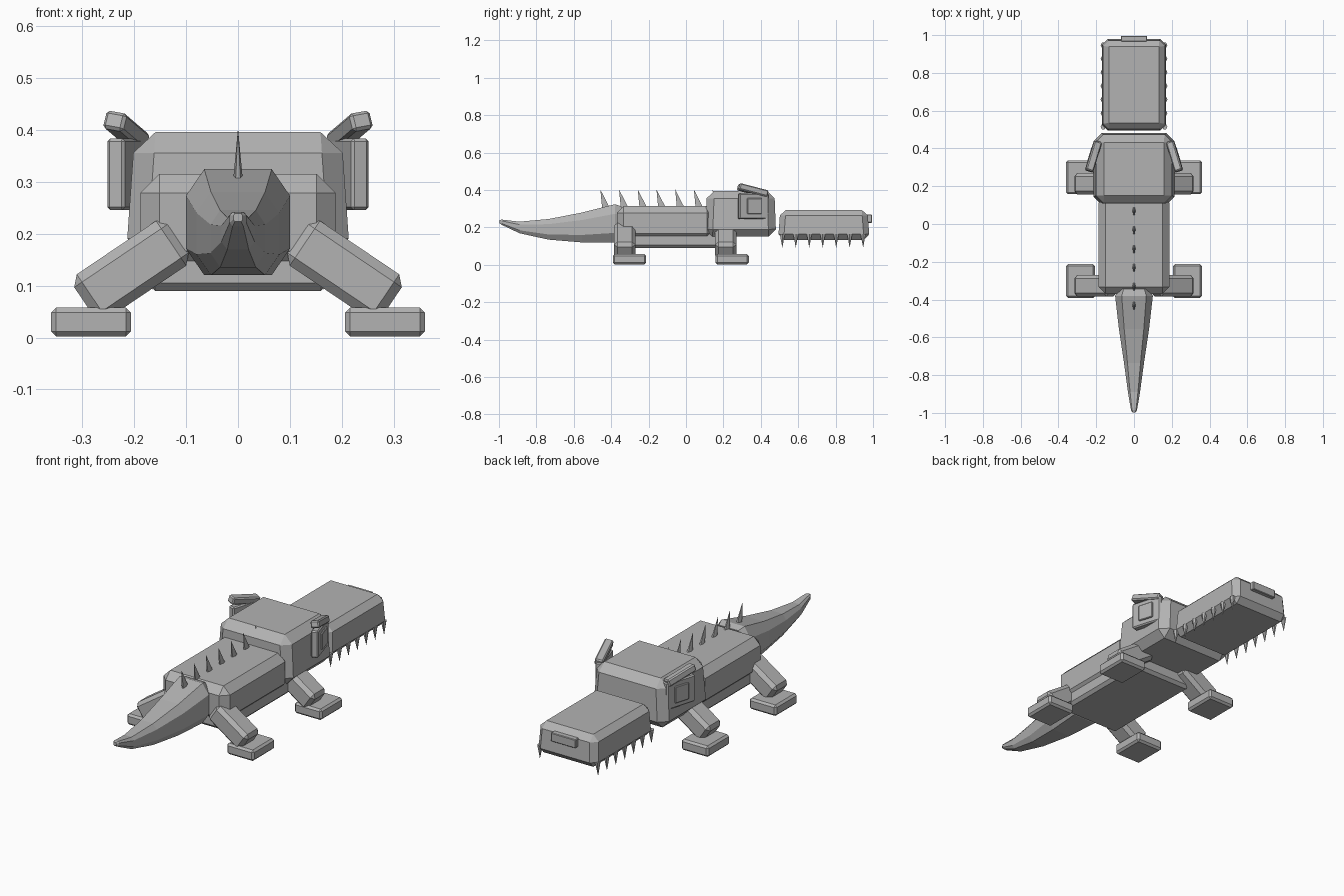
import bpy, bmesh, math
from mathutils import Matrix, Vector

if "Cube" in bpy.data.objects:
    bpy.data.objects.remove(bpy.data.objects["Cube"])

grey = bpy.data.materials.new("grey_hide")
grey.diffuse_color = (0.45, 0.45, 0.45, 1)
grey.use_nodes = True
grey.node_tree.nodes["Principled BSDF"].inputs["Base Color"].default_value = grey.diffuse_color


def finish(name, bm):
    bmesh.ops.recalc_face_normals(bm, faces=bm.faces)
    mesh = bpy.data.meshes.new(name)
    bm.to_mesh(mesh)
    bm.free()
    mesh.materials.append(grey)
    obj = bpy.data.objects.new(name, mesh)
    bpy.context.collection.objects.link(obj)
    return obj


def block(name, centre, size, bevel, rot=Matrix.Identity(4), top=(1, 1)):
    """Chamfered box, optionally tapered towards the top."""
    bm = bmesh.new()
    bmesh.ops.create_cube(bm, size=1)
    for v in bm.verts:
        k = top if v.co.z > 0 else (1, 1)
        v.co = Vector((v.co.x * size[0] * k[0], v.co.y * size[1] * k[1], v.co.z * size[2]))
    bmesh.ops.bevel(bm, geom=bm.edges[:], offset=bevel, segments=1,
                    affect='EDGES', profile=0.5)
    bmesh.ops.transform(bm, matrix=Matrix.Translation(centre) @ rot, verts=bm.verts)
    return finish(name, bm)


def spike(name, base, tip, rx, ry, n=6):
    """Thin pyramid from a base ring to a tip."""
    bm = bmesh.new()
    ring = [bm.verts.new((base[0] + rx * math.cos(a), base[1] + ry * math.sin(a), base[2]))
            for a in (2 * math.pi * i / n for i in range(n))]
    peak = bm.verts.new(tip)
    bm.faces.new(ring)
    for i in range(n):
        bm.faces.new((ring[i], ring[(i + 1) % n], peak))
    return finish(name, bm)


def loft(name, rings):
    """Octagonal tube along y; each ring is (y, z, half width, half height)."""
    bm = bmesh.new()
    shape = [(0.65, 1), (1, 0.5), (1, -0.5), (0.65, -1),
             (-0.65, -1), (-1, -0.5), (-1, 0.5), (-0.65, 1)]
    loops = [[bm.verts.new((a * w, y, z + b * h)) for a, b in shape]
             for y, z, w, h in rings]
    for p, q in zip(loops, loops[1:]):
        for i in range(8):
            j = (i + 1) % 8
            bm.faces.new((p[i], p[j], q[j], q[i]))
    bm.faces.new(loops[0])
    bm.faces.new(loops[-1])
    return finish(name, bm)


# Torso, belly and head
block("body", (0, -0.11, 0.2225), (0.376, 0.52, 0.185), 0.037)
block("belly", (0, -0.065, 0.145), (0.35, 0.57, 0.11), 0.015)
block("head", (0, 0.292, 0.273), (0.432, 0.38, 0.245), 0.04, top=(0.92, 0.95))

# Upper snout and nose plate
block("snout", (0, 0.737, 0.214), (0.342, 0.49, 0.16), 0.03, top=(0.95, 0.95))
block("nose", (0, 0.98, 0.247), (0.14, 0.03, 0.044), 0.003)

# Tail
loft("tail", [(-0.345, 0.225, 0.085, 0.088), (-0.38, 0.222, 0.10, 0.102),
              (-0.555, 0.20, 0.08, 0.08), (-0.735, 0.19, 0.053, 0.055),
              (-0.89, 0.20, 0.032, 0.031), (-0.985, 0.228, 0.016, 0.014),
              (-0.997, 0.231, 0.009, 0.008)])

# Row of back spikes leaning to the tail
for i in range(7):
    y = -0.425 + 0.1 * i
    spike(f"back_spike_{i + 1}", (0, y, 0.295), (0, y - 0.033, 0.403), 0.01, 0.026)

for s, side in ((1, "right"), (-1, "left")):
    # Legs and feet
    lean = Matrix.Rotation(s * math.radians(34), 4, 'Y')
    for yl, yf, end in ((-0.327, -0.302, "rear"), (0.213, 0.247, "front")):
        block(f"{end}_leg_{side}", (s * 0.205, yl, 0.13), (0.22, 0.115, 0.104), 0.018, lean)
        block(f"{end}_foot_{side}", (s * 0.283, yf, 0.03), (0.154, 0.178, 0.056), 0.01)

    # Eyes toed in towards the snout, with raised brows
    turn = Matrix.Rotation(s * math.radians(17), 4, 'Z')
    block(f"eye_{side}", (s * 0.212, 0.36, 0.314), (0.036, 0.165, 0.138), 0.006, turn)
    block(f"pupil_{side}", Vector((s * 0.212, 0.36, 0.314)) + turn @ Vector((s * 0.02, 0, 0)),
          (0.012, 0.08, 0.085), 0.003, turn)
    pitch = (turn @ Matrix.Rotation(math.radians(-14), 4, 'X')
             @ Matrix.Rotation(s * math.radians(-10), 4, 'Y'))
    block(f"brow_{side}", (s * 0.215, 0.357, 0.398), (0.042, 0.165, 0.036), 0.006, pitch)

    # Teeth along the snout edge
    for i in range(7):
        y = 0.515 + 0.072 * i
        spike(f"tooth_{side}_{i + 1}", (s * 0.163, y, 0.165),
              (s * 0.165, y, 0.092), 0.014, 0.016)
